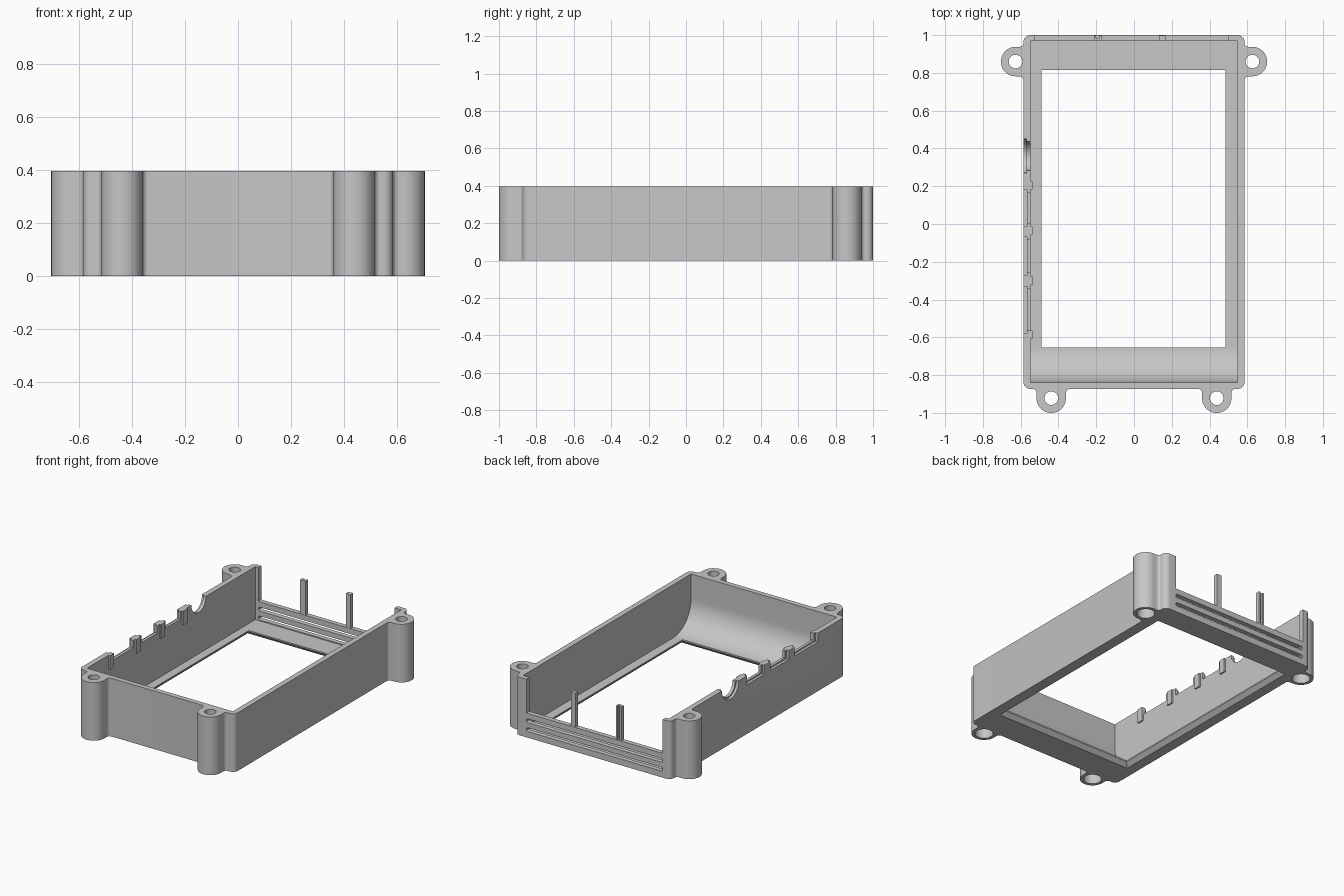
import bpy, bmesh, math
from mathutils import Matrix, Vector

if "Cube" in bpy.data.objects:
    bpy.data.objects.remove(bpy.data.objects["Cube"])

H = 0.395                       # overall height
W, Y0, Y1 = 0.585, -0.873, 1.0  # outer half width, front and back

grey = bpy.data.materials.new("matte grey")
grey.diffuse_color = (0.57, 0.57, 0.57, 1)
grey.use_nodes = True
grey.node_tree.nodes["Principled BSDF"].inputs["Base Color"].default_value = grey.diffuse_color


def prism(name, pts, depth, matrix=None):
    """Extrude a closed 2D outline along its local z."""
    bm = bmesh.new()
    face = bm.faces.new([bm.verts.new((p[0], p[1], 0)) for p in pts])
    ext = bmesh.ops.extrude_face_region(bm, geom=[face])
    bmesh.ops.translate(bm, vec=(0, 0, depth),
                        verts=[v for v in ext["geom"] if isinstance(v, bmesh.types.BMVert)])
    if matrix:
        bm.transform(matrix)
    bmesh.ops.recalc_face_normals(bm, faces=bm.faces)
    me = bpy.data.meshes.new(name)
    bm.to_mesh(me)
    bm.free()
    me.materials.append(grey)
    ob = bpy.data.objects.new(name, me)
    bpy.context.collection.objects.link(ob)
    return ob


def arc(cx, cy, rx, ry, a0, a1, n):
    return [(cx + rx * math.cos(math.radians(a0 + (a1 - a0) * i / n)),
             cy + ry * math.sin(math.radians(a0 + (a1 - a0) * i / n))) for i in range(n + 1)]


def box(name, x0, x1, y0, y1, z0, z1):
    return prism(name, [(x0, y0), (x1, y0), (x1, y1), (x0, y1)], z1 - z0,
                 Matrix.Translation((0, 0, z0)))


def cylinder(name, x, y, r, z0, z1):
    return prism(name, arc(x, y, r, r, 0, 360, 40)[:-1], z1 - z0, Matrix.Translation((0, 0, z0)))


def combine(target, tool, op):
    m = target.modifiers.new("bool", "BOOLEAN")
    m.operation, m.object, m.solver = op, tool, "EXACT"
    bpy.context.view_layer.objects.active = target
    bpy.ops.object.modifier_apply(modifier=m.name)
    bpy.data.objects.remove(tool)


def cut(tool):
    combine(case, tool, "DIFFERENCE")


def add(tool):
    combine(case, tool, "UNION")


# maps outline (a, b) to (y, z) and extrudes along x
ALONG_X = Matrix(((0, 0, 1, 0), (1, 0, 0, 0), (0, 1, 0, 0), (0, 0, 0, 1)))

# Outer case with rounded vertical corners
r = 0.035
outline = (arc(W - r, Y1 - r, r, r, 0, 90, 6) + arc(-W + r, Y1 - r, r, r, 90, 180, 6)
           + arc(-W + r, Y0 + r, r, r, 180, 270, 6) + arc(W - r, Y0 + r, r, r, 270, 360, 6))
case = prism("case", outline, H)

# Screw lugs, blended into the walls
w, f = 0.078, 0.02


def lug(x, y, angle, reach):
    side = arc(f, -w - f, f, f, 180, 90, 5)
    pts = ([(-0.015, -w - f)] + side + arc(reach, 0, w, w, -90, 90, 20)
           + [(u, -v) for u, v in reversed(side)] + [(-0.015, w + f)])
    add(prism("lug", pts, H, Matrix.Translation((x, y, 0)) @ Matrix.Rotation(math.radians(angle), 4, "Z")))


lug(W, 0.86, 0, 0.042)
lug(-W, 0.86, 180, 0.042)
for s in (1, -1):
    lug(s * 0.438, Y0, -90, 0.049)

# Inner cavity with a big curved sweep at the front
cavity = [(0.968, 0.5), (0.968, 0.035)] + arc(-0.645, 0.23, 0.193, 0.195, 270, 180, 16) + [(-0.838, 0.5)]
cut(prism("cavity", cavity, 1.096, Matrix.Translation((-0.548, 0, 0)) @ ALONG_X))

# Screen window, flared on the underside
cut(box("window", -0.49, 0.485, -0.655, 0.815, -0.1, 0.1))
flare = box("window_flare", -0.49, 0.485, -0.655, 0.815, -0.01, 0.026)
for v in flare.data.vertices:
    if v.co.z < 0:
        v.co.x += math.copysign(0.036, v.co.x)
        v.co.y += math.copysign(0.036, v.co.y)
cut(flare)

# Screw holes, wider from below
for x, y in ((0.627, 0.86), (-0.627, 0.86), (0.438, -0.922), (-0.438, -0.922)):
    cut(cylinder("screw_hole", x, y, 0.036, -0.1, 0.5))
    cut(cylinder("counterbore", x, y, 0.056, -0.1, 0.31))

# Open back with two long vents below and two upright posts
cut(box("back_opening", -0.525, 0.5, 0.94, 1.1, 0.165, 0.5))
for z in (0.055, 0.115):
    vent = arc(0.488, z, 0.013, 0.013, 90, -90, 6) + arc(-0.512, z, 0.013, 0.013, 270, 90, 6)
    # outline is (x, z), extruded along y
    cut(prism("vent", vent, 0.2, Matrix(((1, 0, 0, 0), (0, 0, 1, 0.9), (0, 1, 0, 0), (0, 0, 0, 1)))))
for x0, x1 in ((-0.213, -0.172), (0.132, 0.167)):
    add(box("back_post", x0, x1, 0.97, 0.998, 0.15, H))
cut(box("post_groove", -0.2, -0.185, 0.985, 1.1, 0.165, 0.5))

# Inner pads between the side notches
for y in (0.205, -0.035, -0.3, -0.585):
    add(box("notch_pad", -0.56, -0.538, y - 0.022, y + 0.022, 0.3, H))

# Side notches in the left wall, stepped
for y0, y1 in ((-0.01, 0.18), (-0.27, -0.07), (-0.58, -0.33)):
    cut(box("notch_outer", -0.7, -0.567, y0, y1, 0.335, 0.5))
    cut(box("notch_inner", -0.6, -0.53, y0 + 0.015, y1 - 0.015, 0.345, 0.5))

# Round cable notch, stepped
for rad, x0, x1 in ((0.09, -0.65, -0.568), (0.078, -0.6, -0.5)):
    cut(prism("cable_notch", arc(0.36, H, rad, rad, 0, 360, 40)[:-1], x1 - x0,
              Matrix.Translation((x0, 0, 0)) @ ALONG_X))

bpy.ops.object.select_all(action="DESELECT")
case.select_set(True)
bpy.context.view_layer.objects.active = case
bpy.ops.object.shade_smooth_by_angle(angle=math.radians(30))
